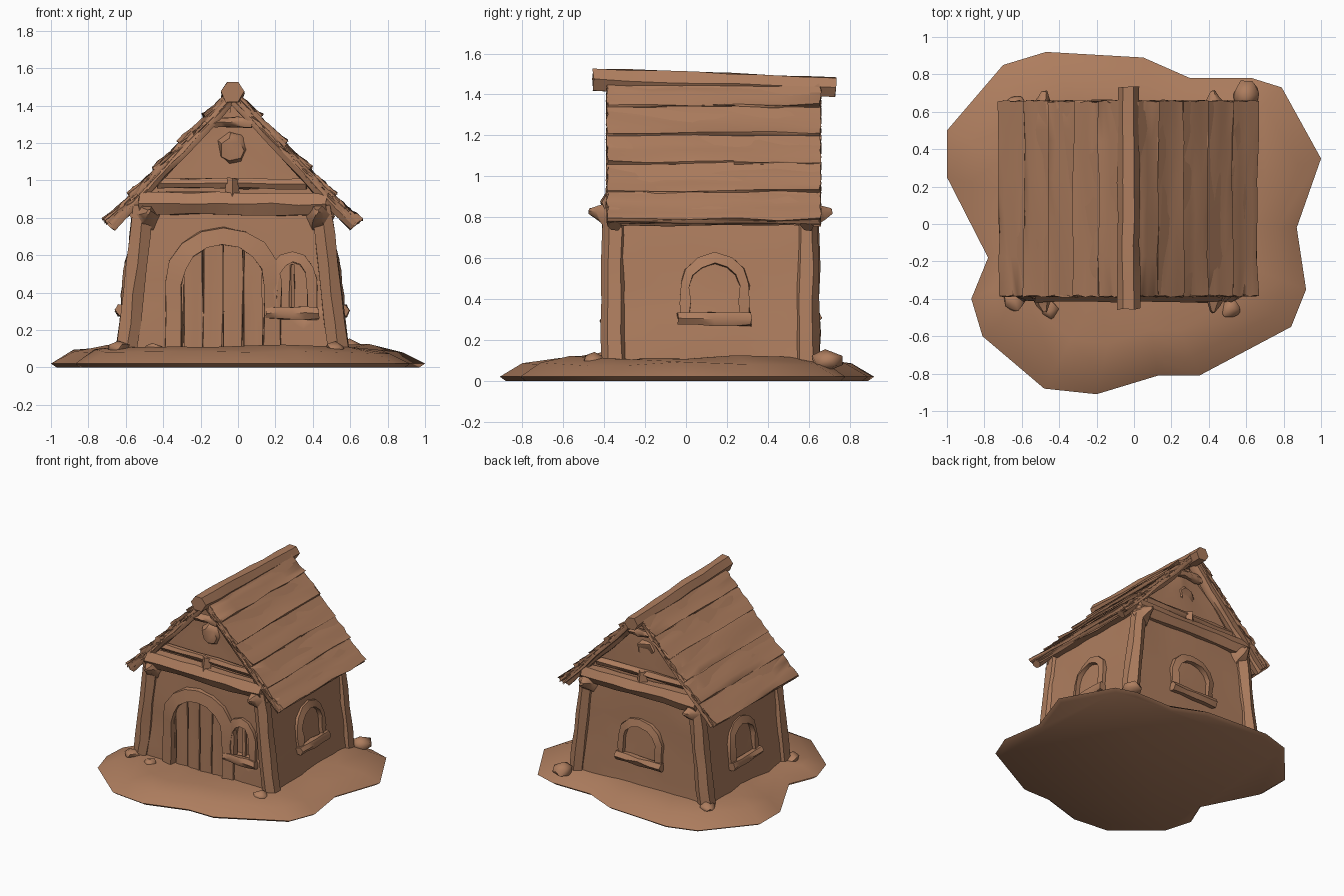
import bpy, bmesh, math, random
from mathutils import Vector, Matrix

random.seed(4)
cube = bpy.data.objects.get("Cube")
if cube:
    bpy.data.objects.remove(cube, do_unlink=True)

clay = bpy.data.materials.new("brown clay")
clay.use_nodes = True
COLOUR = (0.42, 0.205, 0.112, 1)
clay.diffuse_color = COLOUR
clay.node_tree.nodes["Principled BSDF"].inputs["Base Color"].default_value = COLOUR
CX, FRONT, BACK = -0.03, -0.37, 0.61   # house centre line and wall faces


def jitter(bm, amount):
    for v in bm.verts:
        v.co += Vector([random.uniform(-amount, amount) for _ in range(3)])


def finish(name, bm, angle=50):
    bmesh.ops.recalc_face_normals(bm, faces=bm.faces)
    mesh = bpy.data.meshes.new(name)
    bm.to_mesh(mesh)
    bm.free()
    mesh.materials.append(clay)
    ob = bpy.data.objects.new(name, mesh)
    bpy.context.collection.objects.link(ob)
    bpy.ops.object.select_all(action='DESELECT')
    ob.select_set(True)
    bpy.context.view_layer.objects.active = ob
    bpy.ops.object.shade_smooth_by_angle(angle=math.radians(angle))
    return ob


def block(name, shape, cuts, rough):
    """Subdivided cube whose unit coordinates are mapped by shape()."""
    bm = bmesh.new()
    bmesh.ops.create_cube(bm, size=2)
    bmesh.ops.subdivide_edges(bm, edges=bm.edges, cuts=cuts, use_grid_fill=True)
    for v in bm.verts:
        v.co = shape(*v.co)
    jitter(bm, rough)
    return finish(name, bm)


def beam(name, a, b, r1, r2, sides=6, steps=5, rough=0.006, flat=1.0):
    """Rough hewn timber between two points."""
    a, b = Vector(a), Vector(b)
    turn = (b - a).to_track_quat('Z', 'Y')
    bm = bmesh.new()
    rings = []
    for i in range(steps + 1):
        t = i / steps
        r = r1 + (r2 - r1) * t
        rings.append([bm.verts.new(a.lerp(b, t) + turn @ Vector((
            r * math.cos(math.tau * k / sides), flat * r * math.sin(math.tau * k / sides), 0)))
            for k in range(sides)])
    for lo, hi in zip(rings, rings[1:]):
        for k in range(sides):
            n = (k + 1) % sides
            bm.faces.new((lo[k], lo[n], hi[n], hi[k]))
    bm.faces.new(rings[0])
    bm.faces.new(rings[-1])
    jitter(bm, rough)
    return finish(name, bm)


def arch(w, spring, rise, z0=0.0, n=8):
    """Outline of a round-headed opening, from right foot to left foot."""
    pts = [(w, z0), (w, (z0 + spring) / 2)]
    pts += [(w * math.cos(math.pi * i / n), spring + rise * math.sin(math.pi * i / n))
            for i in range(n + 1)]
    return pts + [(-w, (z0 + spring) / 2), (-w, z0)]


def panel(name, pts, place, near, far, rough=0.0):
    """Solid arch shape; local -y points out of the wall."""
    bm = bmesh.new()
    face = bm.faces.new([bm.verts.new((x, near, z)) for x, z in pts])
    ext = bmesh.ops.extrude_face_region(bm, geom=[face])["geom"]
    for v in ext:
        if isinstance(v, bmesh.types.BMVert):
            v.co.y = far
    jitter(bm, rough)
    bm.transform(place)
    return finish(name, bm)


def frame(name, outer, inner, place, depth):
    """Arched surround, thicker toward its inner edge."""
    bm = bmesh.new()
    loops = [[bm.verts.new((x, y, z)) for x, z in pts] for pts, y in
             ((outer, 0.03), (outer, -depth * 0.5), (inner, -depth), (inner, 0.05))]
    for a, b in zip(loops, loops[1:] + loops[:1]):
        for i in range(len(a) - 1):
            bm.faces.new((a[i], a[i + 1], b[i + 1], b[i]))
    for i in (0, -1):
        bm.faces.new([ring[i] for ring in loops])
    jitter(bm, 0.006)
    bm.transform(place)
    return finish(name, bm)


def cut(wall, cutter):
    mod = wall.modifiers.new("opening", 'BOOLEAN')
    mod.operation, mod.object, mod.solver = 'DIFFERENCE', cutter, 'EXACT'
    bpy.context.view_layer.objects.active = wall
    bpy.ops.object.modifier_apply(modifier=mod.name)
    bpy.data.objects.remove(cutter, do_unlink=True)


# Ground mound
outline = [(-1, .5), (-.7, .85), (-.47, .92), (.05, .89), (.3, .78), (.63, .78), (.79, .73),
           (1, .35), (.87, -.02), (.92, -.35), (.84, -.55), (.35, -.81), (.13, -.81),
           (-.2, -.91), (-.48, -.88), (-.81, -.6), (-.87, -.4), (-.78, -.18), (-1, .25)]
bm = bmesh.new()
rings = []
for scale, z in ((.97, 0), (1, .02), (.88, .085), (.7, .115), (.4, .11)):
    j = 0.012 if z > .05 else 0
    rings.append([bm.verts.new((x * scale, y * scale, z + random.uniform(-j, j)))
                  for x, y in outline])
for lo, hi in zip(rings, rings[1:]):
    for k in range(len(outline)):
        n = (k + 1) % len(outline)
        bm.faces.new((lo[k], lo[n], hi[n], hi[k]))
bm.faces.new(rings[0])
bm.faces.new(rings[-1])
finish("ground_mound", bm, 60)

# Tapered walls
def wall_shape(x, y, z):
    t = (z + 1) / 2
    half = 0.595 - 0.085 * t
    return Vector((CX + x * half, 0.12 + y * (0.49 - 0.015 * t), 0.07 + 0.79 * t))
walls = block("walls", wall_shape, 5, 0.008)

# Recessed gable wall
def gable_shape(x, y, z):
    t = (z + 1) / 2
    return Vector((CX + x * 0.56 * (1 - 0.98 * t), 0.13 + y * 0.42, 0.83 + 0.58 * t))
block("gable_wall", gable_shape, 4, 0.008)

# Door and windows: opening, recessed panel and surround
tilt = Matrix.Rotation(0.11, 4, 'X')
door_at = Matrix.Translation((-0.08, FRONT, 0.1))
cut(walls, panel("door_cutter", arch(.22, .34, .22), door_at, -.1, .04))
frame("door_surround", arch(.31, .36, .29), arch(.22, .34, .22), door_at, .035)
for i in range(4):
    x = -0.24 + i * 0.107
    top = 0.60 - 1.3 * (x + 0.08) ** 2
    block("door_plank", lambda a, b, c, x=x, top=top: Vector(
        (x + a * .05, FRONT + .03 + b * .025, .1 + (c + 1) / 2 * top)), 2, 0.005)

windows = {
    "front": ((0.29, FRONT, 0.31), 0, .08, Matrix()),
    "back": ((CX, BACK, 0.33), math.pi, .14, Matrix()),
    "left": ((0.545, 0.14, 0.32), math.pi / 2, .12, tilt.inverted()),
    "right": ((-0.605, 0.14, 0.32), -math.pi / 2, .12, tilt.inverted()),
}
for side, (loc, turn, w, lean) in windows.items():
    at = Matrix.Translation(loc) @ Matrix.Rotation(turn, 4, 'Z') @ lean
    hole = arch(w, .14, .11, n=6)
    cut(walls, panel("window_cutter", hole, at, -.1, .06))
    frame(side + "_window_surround", arch(w + .05, .15, .16, -.02, 6), hole, at, .025)
    beam(side + "_window_sill", at @ Vector((-w - .06, -.015, -.02)),
         at @ Vector((w + .06, -.015, -.02)), .035, .035, 6, 4)
    beam(side + "_window_bar", at @ Vector((0, .035, 0)), at @ Vector((0, .035, .24)), .018, .014, 5, 3, .003)

# Corner posts with pointed bracket ends, and cross beams on both gables
for y, out in ((FRONT + .02, -1), (BACK - .02, 1)):
    for s in (-1, 1):
        beam("corner_post", (CX + s * .565, y, .08), (CX + s * .475, y, .86), .065, .06)
        beam("bracket_end", (CX + s * .465, y, .81), (CX + s * .45, y + out * .12, .83), .085, .012, 6, 3)
    beam("lower_cross_beam", (CX - .5, y, .88), (CX + .5, y, .87), .07, .065, 6, 7)
    beam("upper_cross_beam", (CX - .4, y + out * -.02, .985), (CX + .4, y + out * -.02, .98), .03, .03)
    beam("king_post", (CX, y, .88), (CX, y, 1.01), .045, .03, 4, 2)
    beam("collar_beam", (CX - .1, y, 1.31), (CX + .1, y, 1.31), .03, .03)
    # round knot in the gable
    beam("gable_boss", (CX, y - out * .1, 1.17), (CX, y - out * .03, 1.16), .11, .06, 7, 2, .012)
    for s in (-1, 1):
        beam("gable_rafter", (CX + s * .65, y, .755), (CX + s * .01, y, 1.43), .035, .035, 6, 7)

# Roof slopes with overlapping shingle courses
def slope(s, start, end, lift, thick, name, cuts, rough):
    top, eave = Vector((CX, 0, 1.465)), Vector((CX + s * .665, 0, .765))
    normal = Vector((s * .725, 0, .69))
    def shape(x, y, z):
        t = (x + 1) / 2
        p = top.lerp(eave, start + (end - start) * t)
        p += normal * (lift * t + z * thick / 2)
        p.y = 0.135 + y * 0.52
        return p
    block(name, shape, cuts, rough)

for s in (-1, 1):
    slope(s, 0, .99, 0, .045, "roof_slope", 6, .006)
    for i in range(5):
        slope(s, max(0, i * .2 - .03), i * .2 + .2, .022, .03, "shingle_course", 4, .008)

# Ridge log, dipping to the back
beam("ridge_log", (CX, -.455, 1.472), (CX, .73, 1.435), .064, .055, 6, 7, .005)

# Loose stones beside the house
for x, y, r in ((.6, .69, .08), (-.64, -.4, .07), (-.62, .62, .07), (.52, -.45, .06), (-.45, -.46, .05)):
    bm = bmesh.new()
    bmesh.ops.create_icosphere(bm, subdivisions=1, radius=r,
                               matrix=Matrix.Translation((x, y, .1)) @ Matrix.Diagonal((1, 1, .65, 1)))
    jitter(bm, .01)
    finish("stone", bm, 60)
